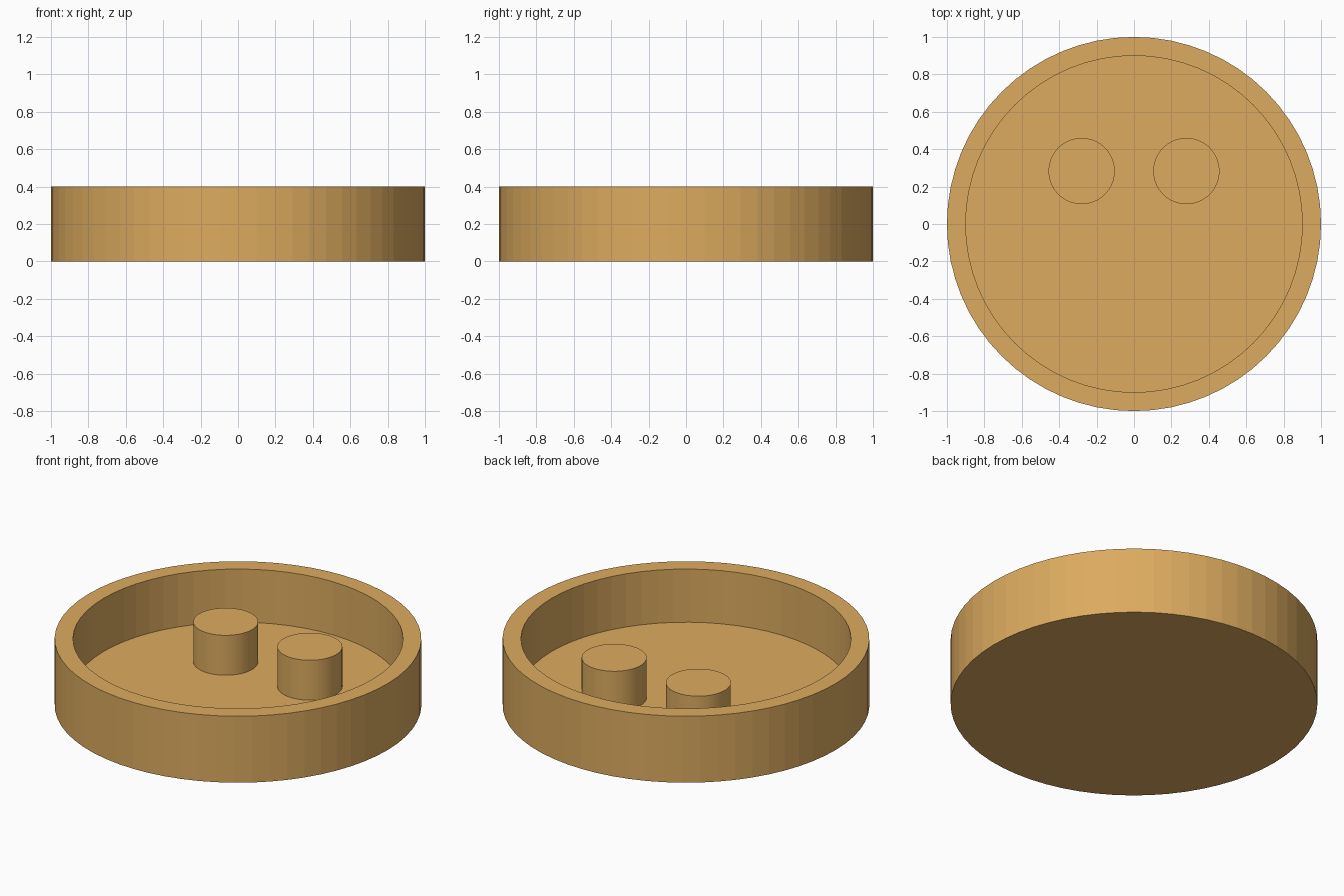
import bpy
import bmesh
from math import cos, sin, tau

cube = bpy.data.objects.get("Cube")
if cube:
    bpy.data.objects.remove(cube, do_unlink=True)

SEGMENTS = 64
FLOOR = 0.08

# Warm tan used for every part
tan = bpy.data.materials.new("warm_tan")
tan.use_nodes = True
colour = (0.72, 0.41, 0.115, 1)
tan.diffuse_color = colour
tan.node_tree.nodes["Principled BSDF"].inputs["Base Color"].default_value = colour


def turned(name, profile, location=(0, 0, 0)):
    """Revolve a (radius, height) profile around z and cap both ends."""
    bm = bmesh.new()
    rings = []
    for r, z in profile:
        rings.append([bm.verts.new((r * cos(tau * i / SEGMENTS), r * sin(tau * i / SEGMENTS), z))
                      for i in range(SEGMENTS)])
    for low, high in zip(rings, rings[1:]):
        for i in range(SEGMENTS):
            j = (i + 1) % SEGMENTS
            bm.faces.new((low[i], low[j], high[j], high[i]))
    bm.faces.new(rings[0][::-1])
    bm.faces.new(rings[-1])
    mesh = bpy.data.meshes.new(name)
    bm.to_mesh(mesh)
    bm.free()
    mesh.materials.append(tan)
    obj = bpy.data.objects.new(name, mesh)
    obj.location = location
    bpy.context.collection.objects.link(obj)
    return obj


# Round tray: outer wall, flat rim, inner wall and floor
turned("round_tray", [(1, 0), (1, 0.4), (0.9, 0.4), (0.9, FLOOR)])

# Pair of posts standing on the floor, towards the back
for side, x in (("left", 0.28), ("right", -0.28)):
    turned(side + "_post", [(0.177, 0), (0.177, 0.24)], (x, 0.283, FLOOR))
